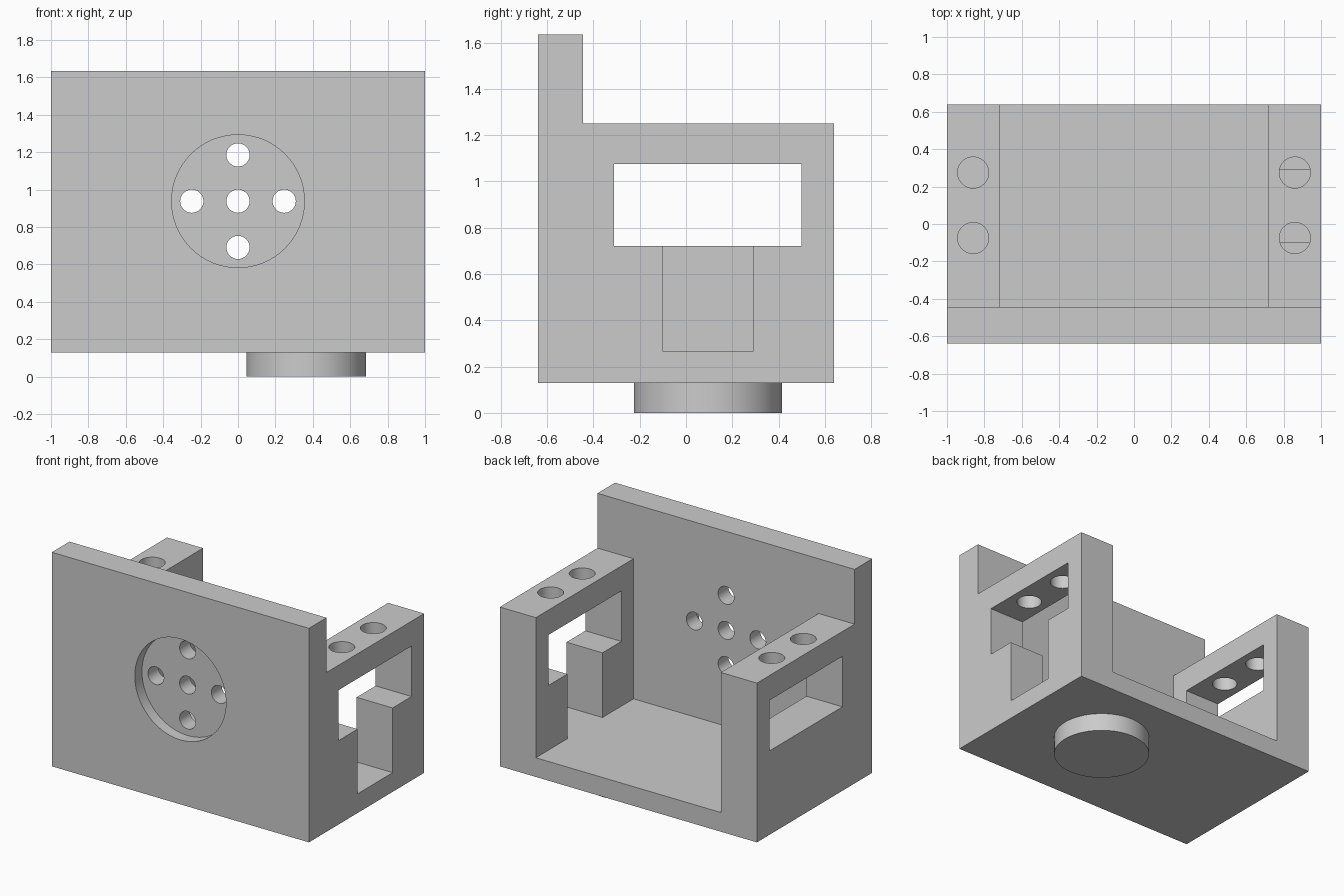
import bpy
from math import radians

if "Cube" in bpy.data.objects:
    bpy.data.objects.remove(bpy.data.objects["Cube"], do_unlink=True)

grey = bpy.data.materials.new("light grey")
grey.use_nodes = True
colour = (0.6, 0.6, 0.6, 1)
grey.diffuse_color = colour
grey.node_tree.nodes["Principled BSDF"].inputs["Base Color"].default_value = colour

BASE, FLOOR, SILL, LINTEL, WALL_TOP, PLATE_TOP = 0.13, 0.265, 0.72, 1.075, 1.25, 1.635
FRONT, PLATE_BACK, BACK = -0.64, -0.445, 0.64
WALL_IN = 0.72


def box(name, x, y, z):
    """Box from (min, max) pairs."""
    spans = (x, y, z)
    bpy.ops.mesh.primitive_cube_add(size=1, location=[sum(s) / 2 for s in spans])
    ob = bpy.context.object
    ob.name = name
    ob.scale = [s[1] - s[0] for s in spans]
    bpy.ops.object.transform_apply(location=False, rotation=False, scale=True)
    ob.data.materials.append(grey)
    return ob


def cylinder(name, centre, radius, depth, along_y=False):
    bpy.ops.mesh.primitive_cylinder_add(
        vertices=64, radius=radius, depth=depth, location=centre,
        rotation=(radians(90) if along_y else 0, 0, 0))
    ob = bpy.context.object
    ob.name = name
    ob.data.materials.append(grey)
    return ob


def boolean(target, tool, operation="DIFFERENCE"):
    """Apply a boolean and remove its tool."""
    mod = target.modifiers.new("boolean", "BOOLEAN")
    mod.operation = operation
    mod.solver = "EXACT"
    mod.object = tool
    bpy.context.view_layer.objects.active = target
    bpy.ops.object.modifier_apply(modifier=mod.name)
    bpy.data.objects.remove(tool, do_unlink=True)


# Solid block, hollowed into a tray with two side walls and a tall front plate
body = box("bracket_body", (-1, 1), (FRONT, BACK), (BASE, PLATE_TOP))
boolean(body, box("upper_cut", (-2, 2), (PLATE_BACK, 1), (WALL_TOP, 2)))
boolean(body, box("bay_cut", (-WALL_IN, WALL_IN), (PLATE_BACK, 1), (FLOOR, 2)))

# Windows through both side walls
boolean(body, box("window_cut", (-2, 2), (-0.31, 0.5), (SILL, LINTEL)))

# Slot under the left window, down to the floor
boolean(body, box("slot_cut", (0.6, 2), (-0.1, 0.29), (FLOOR, 0.9)))

# Screw holes through the top beams
for x in (-0.86, 0.86):
    for y in (-0.075, 0.275):
        boolean(body, cylinder("screw_cut", (x, y, WALL_TOP), 0.083, 0.5))

# Round recess and five holes in the front plate
HUB = 0.938
boolean(body, cylinder("recess_cut", (0, FRONT, HUB), 0.355, 0.16, True))
for dx, dz in ((0, 0), (1, 0), (-1, 0), (0, 1), (0, -1)):
    centre = (dx * 0.247, FRONT, HUB + dz * 0.247)
    boolean(body, cylinder("bolt_cut", centre, 0.062, 0.8, True))

# Round boss under the floor
boss = cylinder("bottom_boss", (0.365, 0.095, BASE / 2 + 0.01), 0.32, BASE + 0.02)
boolean(body, boss, "UNION")

bpy.ops.object.select_all(action="DESELECT")
body.select_set(True)
bpy.context.view_layer.objects.active = body
bpy.ops.object.shade_smooth_by_angle(angle=radians(30))
